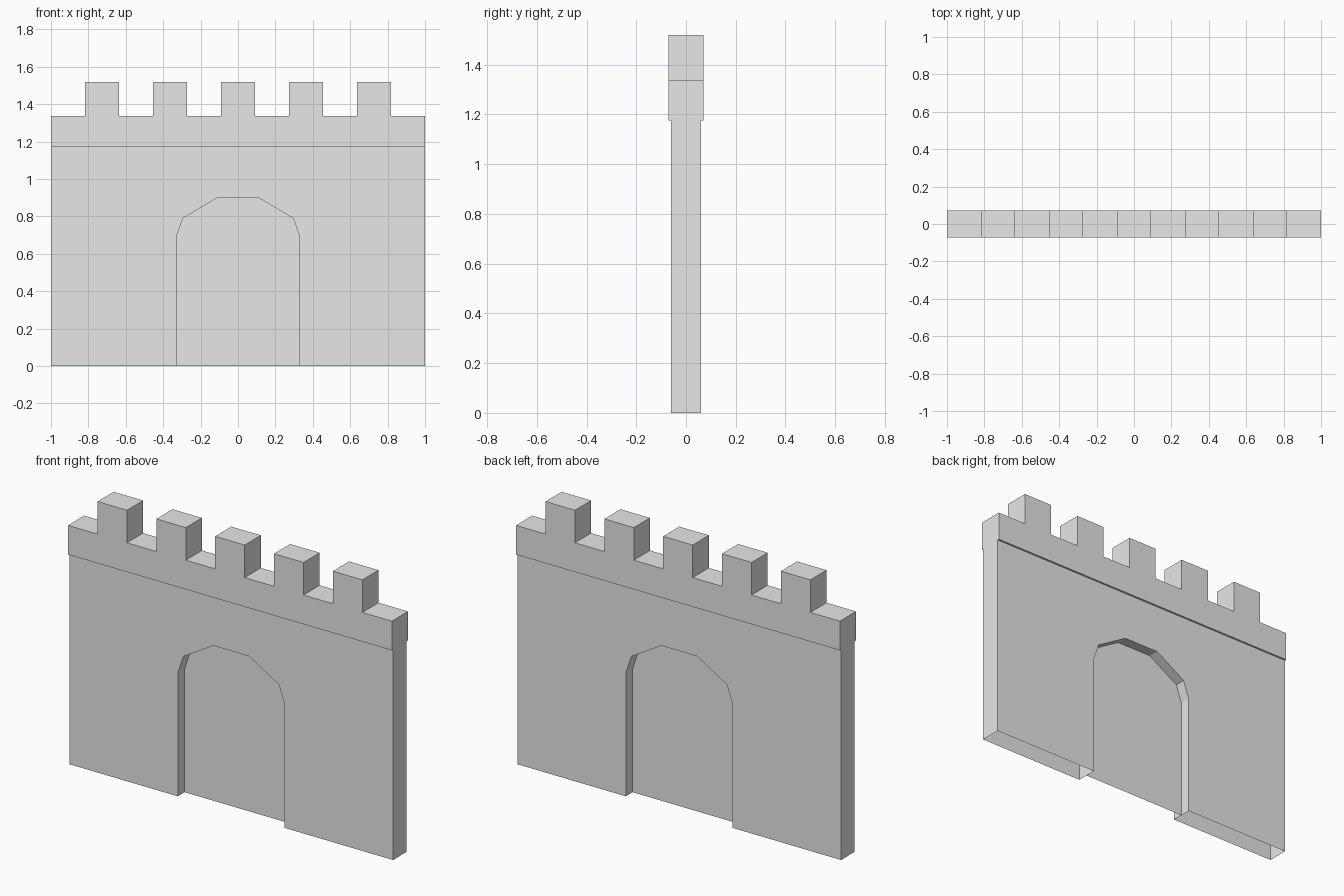
import bpy
import bmesh

cube = bpy.data.objects.get("Cube")
if cube:
    bpy.data.objects.remove(cube, do_unlink=True)

stone = bpy.data.materials.new("grey_stone")
stone.use_nodes = True
GREY = (0.8, 0.8, 0.8, 1.0)
stone.diffuse_color = GREY
stone.node_tree.nodes["Principled BSDF"].inputs["Base Color"].default_value = GREY

WALL_Y, PARAPET_Y = 0.06, 0.071
LEDGE_Z, PARAPET_Z, MERLON_Z = 1.175, 1.338, 1.52
STEP = 2 / 11  # merlons and gaps share one width


def finish(name, bm):
    mesh = bpy.data.meshes.new(name)
    bm.to_mesh(mesh)
    bm.free()
    mesh.materials.append(stone)
    obj = bpy.data.objects.new(name, mesh)
    bpy.context.collection.objects.link(obj)
    return obj


def add_face(bm, points):
    return bm.faces.new([bm.verts.new(p) for p in points])


def strip(bm, path, y0, y1):
    """Faces joining an (x, z) path at depth y0 to the same path at y1."""
    for (xa, za), (xb, zb) in zip(path, path[1:]):
        add_face(bm, [(xa, y0, za), (xb, y0, zb), (xb, y1, zb), (xa, y1, za)])


# Arch outline, left foot to right foot
half_arch = [(0.33, 0), (0.33, 0.69), (0.295, 0.79), (0.11, 0.9)]
arch = [(-x, z) for x, z in half_arch] + half_arch[::-1]

# Wall: open-bottomed shell with a recessed archway on both sides
bm = bmesh.new()
outer = [(1, 0), (1, LEDGE_Z), (-1, LEDGE_Z), (-1, 0)]
for side in (-1, 1):
    y = side * WALL_Y
    loop = arch + outer
    if side > 0:
        loop = loop[::-1]
    add_face(bm, [(x, y, z) for x, z in loop])
    path = arch if side < 0 else arch[::-1]
    strip(bm, path, y, 0)
for x in (-1, 1):
    corners = [(x, -x * WALL_Y, 0), (x, x * WALL_Y, 0),
               (x, x * WALL_Y, LEDGE_Z), (x, -x * WALL_Y, LEDGE_Z)]
    add_face(bm, corners)
bmesh.ops.remove_doubles(bm, verts=bm.verts, dist=0.0001)
finish("wall", bm)

# Door panel: thin sheet in the middle of the archway
bm = bmesh.new()
add_face(bm, [(x, 0, z) for x, z in arch[::-1]])
finish("door_panel", bm)

# Parapet: overhanging band with five merlons
outline = [(-1, LEDGE_Z), (1, LEDGE_Z)]
for i in range(11):
    z = MERLON_Z if i % 2 else PARAPET_Z
    outline += [(1 - i * STEP, z), (1 - (i + 1) * STEP, z)]
bm = bmesh.new()
front = add_face(bm, [(x, -PARAPET_Y, z) for x, z in outline])
add_face(bm, [(x, PARAPET_Y, z) for x, z in outline[::-1]])
strip(bm, outline + outline[:1], -PARAPET_Y, PARAPET_Y)
bmesh.ops.remove_doubles(bm, verts=bm.verts, dist=0.0001)
bmesh.ops.recalc_face_normals(bm, faces=bm.faces)
finish("parapet", bm)
